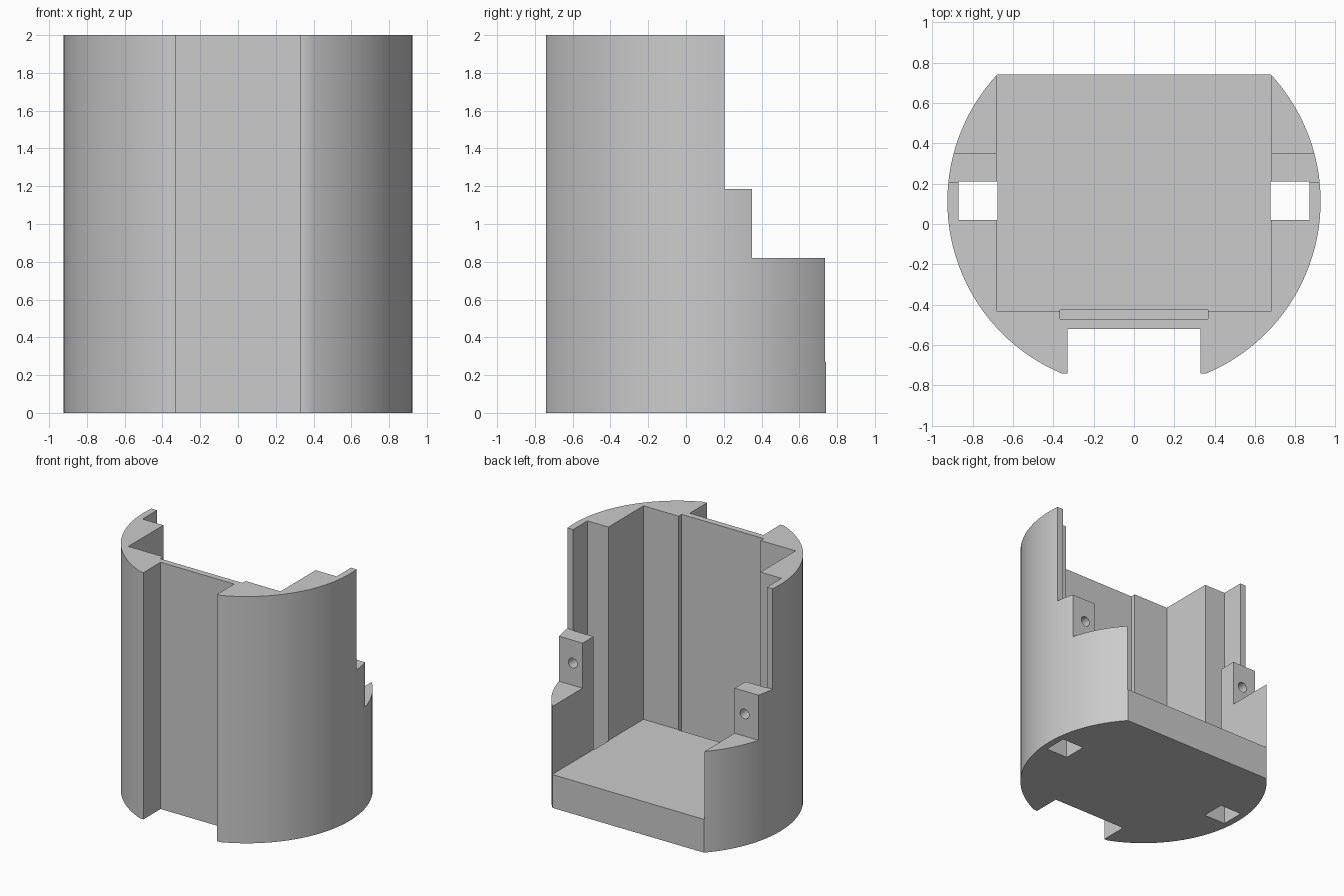
import bpy
import math

default = bpy.data.objects.get("Cube")
if default:
    bpy.data.objects.remove(default, do_unlink=True)

# Single plain grey
grey = bpy.data.materials.new("light_grey")
grey.use_nodes = True
colour = (0.6, 0.6, 0.6, 1)
grey.diffuse_color = colour
grey.node_tree.nodes["Principled BSDF"].inputs["Base Color"].default_value = colour

# Round housing body
RADIUS, CENTRE_Y = 0.925, 0.112
bpy.ops.mesh.primitive_cylinder_add(vertices=128, radius=RADIUS, depth=2,
                                    location=(0, CENTRE_Y, 1))
body = bpy.context.object
body.name = "housing_body"
body.data.materials.append(grey)


def subtract(cutter):
    """Cut one helper out of the body and remove the helper."""
    cutter.hide_render = True
    bpy.context.view_layer.objects.active = body
    mod = body.modifiers.new("cut", 'BOOLEAN')
    mod.operation = 'DIFFERENCE'
    mod.solver = 'EXACT'
    mod.object = cutter
    bpy.ops.object.modifier_apply(modifier=mod.name)
    bpy.data.objects.remove(cutter, do_unlink=True)


def cut_box(x, y, z):
    """Cut a box given by its (low, high) range on each axis."""
    ranges = (x, y, z)
    bpy.ops.mesh.primitive_cube_add(size=1, location=[(a + b) / 2 for a, b in ranges])
    cutter = bpy.context.object
    cutter.scale = [b - a for a, b in ranges]
    bpy.context.view_layer.update()
    subtract(cutter)


WIDE = (-2, 2)
TALL = (-1, 3)

# Flat front and back
cut_box(WIDE, (-2, -0.74), TALL)
cut_box(WIDE, (0.74, 2), TALL)

# Stepped rear of the side walls
cut_box(WIDE, (0.35, 2), (0.82, 3))
cut_box(WIDE, (0.205, 2), (1.185, 3))

# Inner cavity above the floor, open to the back
cut_box((-0.682, 0.682), (-0.43, 2), (0.27, 3))

# Thin groove in the inner front wall
cut_box((-0.368, 0.368), (-0.47, -0.425), (0.2, 3))

# Outer channel down the front
cut_box((-0.33, 0.33), (-2, -0.52), TALL)

for side in (-1, 1):
    # Vertical side slot, right through the floor
    cut_box(sorted((side * 0.677, side * 0.87)), (0.02, 0.21), TALL)
    # Screw hole through the rear block
    bpy.ops.mesh.primitive_cylinder_add(vertices=32, radius=0.04, depth=0.3,
                                        location=(side * 0.77, 0.3, 1),
                                        rotation=(math.pi / 2, 0, 0))
    subtract(bpy.context.object)

# Smooth curved wall, sharp cut edges
bpy.ops.object.select_all(action='DESELECT')
body.select_set(True)
bpy.context.view_layer.objects.active = body
bpy.ops.object.transform_apply(location=True, rotation=True, scale=True)
bpy.ops.object.shade_smooth_by_angle(angle=math.radians(25))
